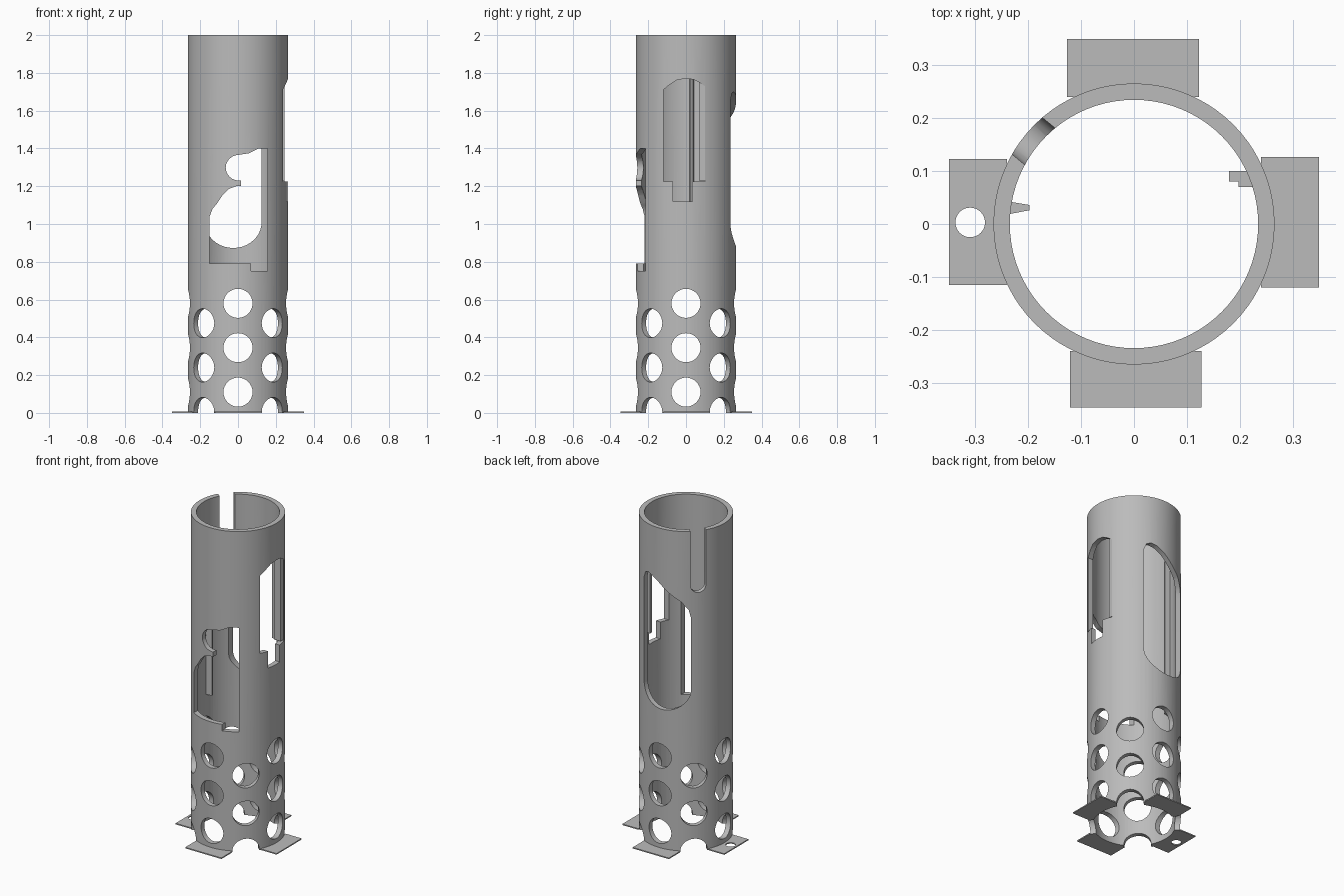
import bpy, bmesh
from math import pi, cos, sin, radians
from mathutils import Matrix

cube = bpy.data.objects.get("Cube")
if cube:
    bpy.data.objects.remove(cube)

OUTER, INNER, HEIGHT = 0.266, 0.235, 2.0

grey = bpy.data.materials.new("plain_grey")
grey.use_nodes = True
grey.diffuse_color = (0.5, 0.5, 0.5, 1)
grey.node_tree.nodes["Principled BSDF"].inputs["Base Color"].default_value = (0.5, 0.5, 0.5, 1)


def make(name, bm):
    bmesh.ops.recalc_face_normals(bm, faces=bm.faces)
    mesh = bpy.data.meshes.new(name)
    bm.to_mesh(mesh)
    bm.free()
    mesh.materials.append(grey)
    ob = bpy.data.objects.new(name, mesh)
    bpy.context.collection.objects.link(ob)
    return ob


def arc(cx, cz, rx, rz, start, end, steps=12):
    """Points on an ellipse between two angles in degrees."""
    angles = [radians(start + (end - start) * i / steps) for i in range(steps + 1)]
    return [(cx + rx * cos(a), cz + rz * sin(a)) for a in angles]


def prism(bm, outline, near, far, turn=0):
    """Extrude an (across, height) outline outward; turn 0 faces the front."""
    verts = [bm.verts.new((u, -near, z)) for u, z in outline]
    face = bm.faces.new(verts)
    moved = bmesh.ops.extrude_face_region(bm, geom=[face])["geom"]
    top = [v for v in moved if isinstance(v, bmesh.types.BMVert)]
    bmesh.ops.translate(bm, verts=top, vec=(0, near - far, 0))
    bmesh.ops.rotate(bm, verts=verts + top, cent=(0, 0, 0),
                     matrix=Matrix.Rotation(radians(turn), 3, 'Z'))


def cut(target, bm):
    cutter = make("cutter", bm)
    cutter.hide_render = True
    mod = target.modifiers.new("cut", 'BOOLEAN')
    mod.object, mod.operation, mod.solver = cutter, 'DIFFERENCE', 'EXACT'
    bpy.context.view_layer.objects.active = target
    bpy.ops.object.modifier_apply(modifier=mod.name)
    bpy.data.objects.remove(cutter)


def smooth(ob):
    bpy.ops.object.select_all(action='DESELECT')
    ob.select_set(True)
    bpy.context.view_layer.objects.active = ob
    bpy.ops.object.shade_smooth_by_angle(angle=radians(30))


def box(name, x, y, z):
    bm = bmesh.new()
    bmesh.ops.create_cube(bm, size=1)
    for v in bm.verts:
        v.co = [lo + (c + 0.5) * (hi - lo) for c, (lo, hi) in zip(v.co, (x, y, z))]
    return make(name, bm)


# Hollow tube: a wall profile spun round the axis
bm = bmesh.new()
SEG = 80
rings = [[bm.verts.new((r * cos(2 * pi * i / SEG), r * sin(2 * pi * i / SEG), z))
          for i in range(SEG)]
         for r, z in ((OUTER, 0), (OUTER, HEIGHT), (INNER, HEIGHT), (INNER, 0))]
for k in range(4):
    a, b = rings[k], rings[(k + 1) % 4]
    for i in range(SEG):
        j = (i + 1) % SEG
        bm.faces.new((a[i], a[j], b[j], b[i]))
tube = make("tube", bm)

cuts = bmesh.new()

# Staggered round vent holes
for k in range(8):
    first = 0.11 if k % 2 == 0 else 0.005
    for row in range(3):
        ring = arc(0, first + row * 0.235, 0.077, 0.077, 0, 360, 32)[:-1]
        prism(cuts, ring, 0.18, 0.32, k * 45)

# Front window with a hooked left side and a small step at the bottom
front = [(-0.15, 0.79), (0.07, 0.79), (0.07, 0.75), (0.157, 0.75), (0.157, 1.4), (0.11, 1.4),
         (0.06, 1.375)]
front += arc(0.005, 1.298, 0.07, 0.068, 90, 270)
front += [(0.015, 1.23), (0.015, 1.2), (-0.01, 1.2), (-0.05, 1.185), (-0.08, 1.155),
          (-0.11, 1.11), (-0.135, 1.08), (-0.15, 1.04)]
prism(cuts, front, 0.12, 0.32)

# Window on the left side with a domed top and stepped bottom
side = [(-0.12, 1.225), (-0.07, 1.225), (-0.07, 1.12), (0.035, 1.12), (0.035, 1.225),
        (0.1, 1.225), (0.1, 1.73)]
side += [(0.07, 1.75), (0.04, 1.765), (0, 1.77), (-0.05, 1.762), (-0.09, 1.735), (-0.12, 1.71)]
prism(cuts, side, 0.12, 0.32, 90)

# Back window with a round bottom and a sloping top
back = arc(0.025, 1.01, 0.15, 0.137, 180, 360, 20)
back += [(0.175, 1.46), (0.165, 1.51), (0.13, 1.56), (0.06, 1.61), (0, 1.66), (-0.05, 1.69),
         (-0.085, 1.7), (-0.11, 1.69), (-0.125, 1.65)]
prism(cuts, back, 0.12, 0.32, 180)

# Round-ended slot running down from the rim
slot = arc(0, 1.66, 0.045, 0.045, 180, 360) + [(0.045, 2.1), (-0.045, 2.1)]
prism(cuts, slot, 0.18, 0.32, 230.5)

cut(tube, cuts)
smooth(tube)

# Inner guide ribs
box("left_rib", (0.18, 0.245), (0.08, 0.1), (1.23, 1.75))
box("left_rib_step", (0.198, 0.245), (0.07, 0.08), (1.23, 1.75))
bm = bmesh.new()
bmesh.ops.create_circle(bm, cap_ends=True, segments=4, radius=0.02)
for v, (x, y) in zip(bm.verts, ((-0.198, 0.026), (-0.198, 0.036), (-0.24, 0.043), (-0.24, 0.018))):
    v.co = (x, y, 0.79)
up = bmesh.ops.extrude_face_region(bm, geom=bm.faces[:])["geom"]
bmesh.ops.translate(bm, vec=(0, 0, 0.99), verts=[v for v in up if isinstance(v, bmesh.types.BMVert)])
make("right_rib", bm)

# Thin foot tabs, one with a screw hole
T = (0, 0.007)
box("front_foot", (-0.121, 0.128), (-0.347, -0.24), T)
box("back_foot", (-0.127, 0.123), (0.24, 0.35), T)
box("left_foot", (0.24, 0.35), (-0.12, 0.127), T)
right_foot = box("right_foot", (-0.35, -0.24), (-0.115, 0.123), T)
hole = bmesh.new()
bmesh.ops.create_cone(hole, cap_ends=True, segments=32, radius1=0.028, radius2=0.028, depth=0.1,
                      matrix=Matrix.Translation((-0.31, 0.003, 0)))
cut(right_foot, hole)
smooth(right_foot)
